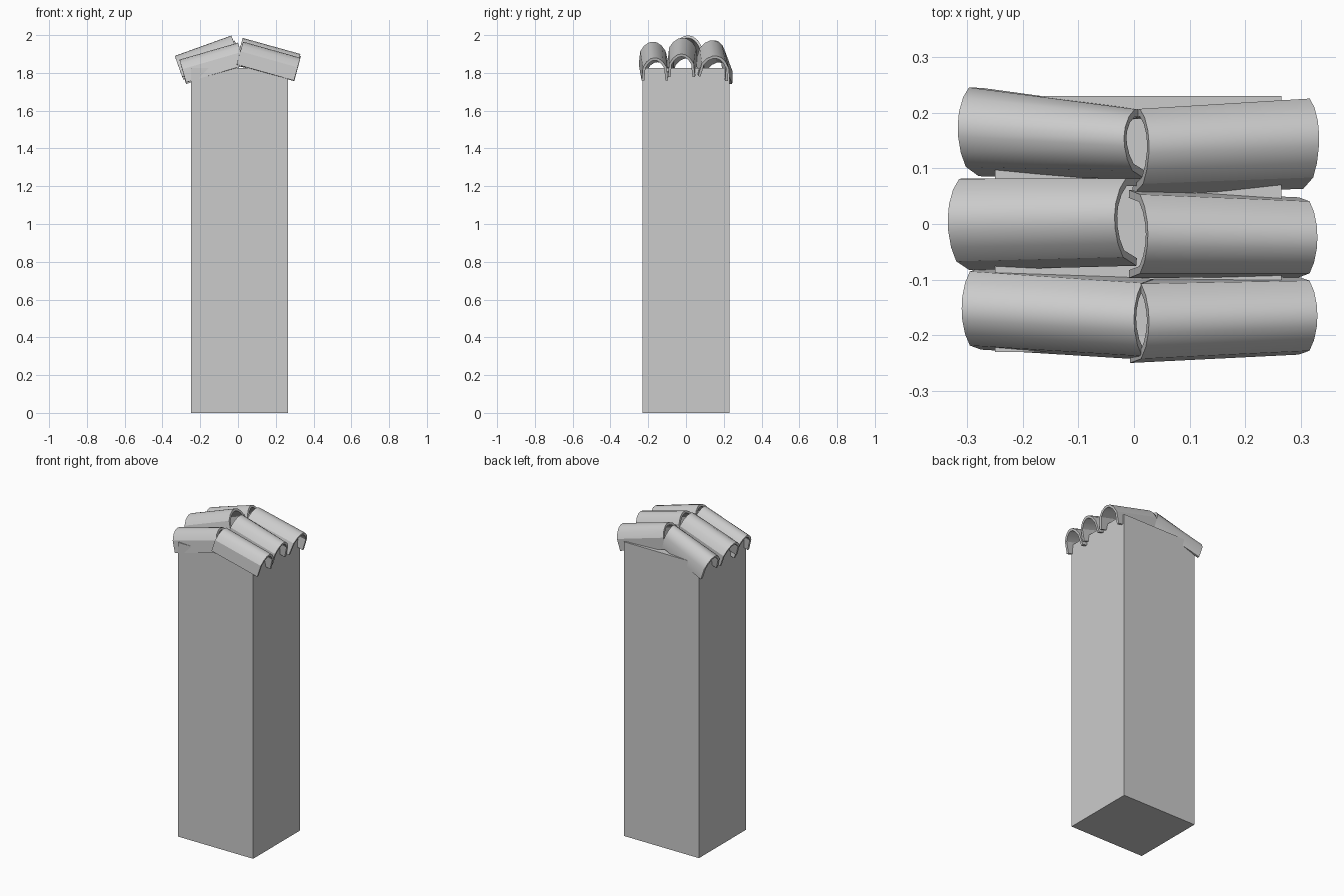
import bpy, bmesh, math
from mathutils import Vector

cube = bpy.data.objects.get("Cube")
if cube:
    bpy.data.objects.remove(cube, do_unlink=True)

stone = bpy.data.materials.new("light_grey_stone")
stone.use_nodes = True
GREY = (0.6, 0.6, 0.6, 1)
stone.diffuse_color = GREY
stone.node_tree.nodes["Principled BSDF"].inputs["Base Color"].default_value = GREY


def add_object(name, bm):
    mesh = bpy.data.meshes.new(name)
    bm.to_mesh(mesh)
    bm.free()
    mesh.materials.append(stone)
    obj = bpy.data.objects.new(name, mesh)
    bpy.context.collection.objects.link(obj)
    return obj


# Square pillar
bm = bmesh.new()
bmesh.ops.create_cube(bm, size=1)
bmesh.ops.scale(bm, vec=(0.515, 0.46, 1.825), verts=bm.verts)
bmesh.ops.translate(bm, vec=(0.0075, 0, 0.9125), verts=bm.verts)
add_object("pillar", bm)

# Arched tile section: steep skirts and a rounded crown
HALF = [(-1, 0), (-0.9, 0.58), (-0.63, 0.82), (-0.28, 0.97)]
ARCH = HALF + [(0, 1)] + [(-u, v) for u, v in reversed(HALF)]
HEIGHT = 0.125


def tile(name, ridge, eave, roll):
    """Each end is (crest x, centre y, crest z, half width)."""
    ends = sorted([ridge, eave])
    along = Vector((ends[1][0] - ends[0][0], 0, ends[1][2] - ends[0][2])).normalized()
    up = Vector((-along.z, 0, along.x))
    c, s = math.cos(math.radians(roll)), math.sin(math.radians(roll))
    bm = bmesh.new()
    rows = []
    for x, y, z, half_width in ends:
        middle = Vector((x, y, z)) - up * HEIGHT / 2
        row = []
        for u, v in ARCH:
            a, b = u * half_width, (v - 0.5) * HEIGHT
            row.append(bm.verts.new(middle + Vector((0, a * c + b * s, 0)) + up * (b * c - a * s)))
        rows.append(row)
    low, high = rows
    for i in range(len(ARCH) - 1):
        bm.faces.new((low[i], high[i], high[i + 1], low[i + 1]))
    obj = add_object(name, bm)
    shell = obj.modifiers.new("thickness", "SOLIDIFY")
    shell.thickness = 0.014
    shell.offset = -1
    bpy.ops.object.select_all(action="DESELECT")
    obj.select_set(True)
    bpy.context.view_layer.objects.active = obj
    bpy.ops.object.modifier_apply(modifier=shell.name)
    bpy.ops.object.shade_smooth_by_angle(angle=math.radians(27))


# Six loosely laid roof tiles, three on each slope
tile("left_front_tile", (0.027, -0.175, 1.965, 0.075), (0.33, -0.165, 1.88, 0.07), 0)
tile("left_middle_tile", (0.025, -0.018, 1.985, 0.079), (0.33, -0.024, 1.9, 0.072), 0)
tile("left_back_tile", (0.027, 0.138, 1.972, 0.076), (0.333, 0.153, 1.89, 0.08), 10)
tile("right_front_tile", (0.0, -0.172, 1.96, 0.073), (-0.31, -0.152, 1.87, 0.074), 0)
tile("right_middle_tile", (-0.035, 0.01, 1.998, 0.079), (-0.335, 0.006, 1.89, 0.083), 6)
tile("right_back_tile", (-0.018, 0.15, 1.972, 0.062), (-0.317, 0.173, 1.868, 0.08), 7)
